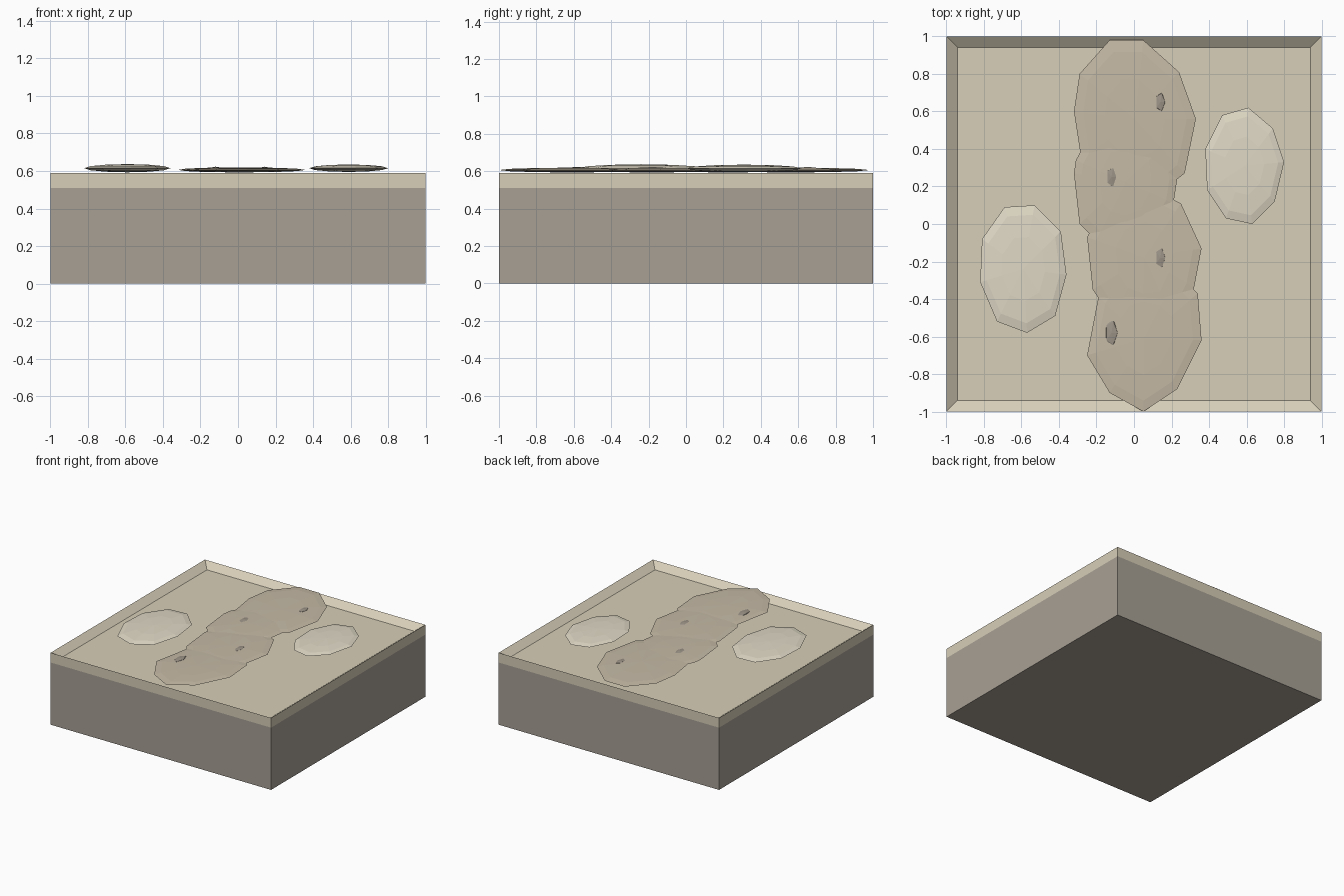
import bpy, bmesh
from mathutils import Matrix

if "Cube" in bpy.data.objects:
    bpy.data.objects.remove(bpy.data.objects["Cube"])


def material(name, rgb):
    m = bpy.data.materials.new(name)
    m.diffuse_color = (*rgb, 1)
    m.use_nodes = True
    m.node_tree.nodes["Principled BSDF"].inputs["Base Color"].default_value = m.diffuse_color
    return m


SOIL = material("soil", (0.39, 0.35, 0.30))
SAND = material("sand", (0.68, 0.62, 0.48))
PATH = material("packed_sand", (0.56, 0.49, 0.38))
DRIFT = material("pale_sand", (0.74, 0.69, 0.56))
PRINT = material("footprint", (0.34, 0.30, 0.25))


def finish(bm, name, mat):
    bmesh.ops.recalc_face_normals(bm, faces=bm.faces)
    me = bpy.data.meshes.new(name)
    bm.to_mesh(me)
    bm.free()
    me.materials.append(mat)
    ob = bpy.data.objects.new(name, me)
    bpy.context.collection.objects.link(ob)
    return ob


def block(z0, z1):
    bm = bmesh.new()
    bmesh.ops.create_cube(bm, size=1)
    for v in bm.verts:
        v.co = (v.co.x * 2, v.co.y * 2, z1 if v.co.z > 0 else z0)
    return bm


def lens(name, outline, z, h, mat):
    """Flat faceted mound: a rim outline with shrinking rings above and below."""
    bm = bmesh.new()
    n = len(outline)
    cx = (min(p[0] for p in outline) + max(p[0] for p in outline)) / 2
    cy = (min(p[1] for p in outline) + max(p[1] for p in outline)) / 2
    rings = []
    for s, k in ((0.5, -0.85), (0.85, -0.5), (1, 0), (0.85, 0.5), (0.5, 0.85)):
        rings.append([bm.verts.new((cx + (x - cx) * s, cy + (y - cy) * s, z + h * k))
                      for x, y in outline])
    for a, b in zip(rings, rings[1:]):
        for i in range(n):
            j = (i + 1) % n
            bm.faces.new((a[i], a[j], b[j], b[i]))
    for ring, k in ((rings[0], -1), (rings[-1], 1)):
        tip = bm.verts.new((cx, cy, z + h * k))
        for i in range(n):
            bm.faces.new((ring[i], ring[(i + 1) % n], tip))
    return finish(bm, name, mat)


# Soil block
finish(block(0, 0.51), "soil_block", SOIL)

# Sand layer with a shallow sloped recess
bm = block(0.51, 0.59)
bm.normal_update()
top = next(f for f in bm.faces if f.normal.z > 0.9)
bmesh.ops.inset_region(bm, faces=[top], thickness=0.085)
for v in top.verts:
    v.co.z = 0.545
finish(bm, "sand_layer", SAND)

# Overlapping patches of the trodden path, front to back
patches = [
    [(0.05, -1.0), (0.23, -0.88), (0.36, -0.62), (0.34, -0.37), (0.23, -0.26),
     (0.04, -0.22), (-0.1, -0.26), (-0.19, -0.39), (-0.25, -0.7), (-0.13, -0.9)],
    [(0.04, -0.56), (0.22, -0.54), (0.32, -0.34), (0.36, -0.13), (0.25, 0.11),
     (0.06, 0.2), (-0.14, 0.13), (-0.25, -0.07), (-0.22, -0.35), (-0.12, -0.5)],
    [(-0.04, -0.13), (0.1, -0.08), (0.21, 0.11), (0.23, 0.24), (0.2, 0.45),
     (0, 0.58), (-0.2, 0.54), (-0.31, 0.34), (-0.32, 0.27), (-0.29, 0.0), (-0.2, -0.09)],
    [(0, 0.14), (0.18, 0.2), (0.27, 0.27), (0.33, 0.56), (0.24, 0.81), (0.05, 0.98),
     (-0.13, 0.98), (-0.29, 0.8), (-0.32, 0.6), (-0.28, 0.34), (-0.15, 0.2)],
]
for i, outline in enumerate(patches):
    lens(f"path_patch_{i + 1}", outline, 0.606, 0.013, PATH)

# Sand drifts on either side
lens("left_drift", [(-0.53, 0.10), (-0.69, 0.09), (-0.81, -0.08), (-0.82, -0.31), (-0.73, -0.52),
                    (-0.57, -0.58), (-0.42, -0.49), (-0.36, -0.27), (-0.39, -0.04)], 0.615, 0.022, DRIFT)
lens("right_drift", [(0.61, 0.62), (0.47, 0.58), (0.38, 0.40), (0.39, 0.18), (0.49, 0.03),
                     (0.63, 0.0), (0.75, 0.12), (0.80, 0.33), (0.74, 0.51)], 0.615, 0.02, DRIFT)

# Footprints along the path
for i, (x, y, rx, ry) in enumerate([(-0.12, -0.58, 0.036, 0.075), (0.14, -0.18, 0.03, 0.06),
                                    (-0.12, 0.25, 0.03, 0.058), (0.14, 0.65, 0.028, 0.056)]):
    bm = bmesh.new()
    bmesh.ops.create_icosphere(bm, subdivisions=1, radius=1,
                               matrix=Matrix.Translation((x, y, 0.614)) @ Matrix.Diagonal((rx, ry, 0.009, 1)))
    finish(bm, f"footprint_{i + 1}", PRINT)
